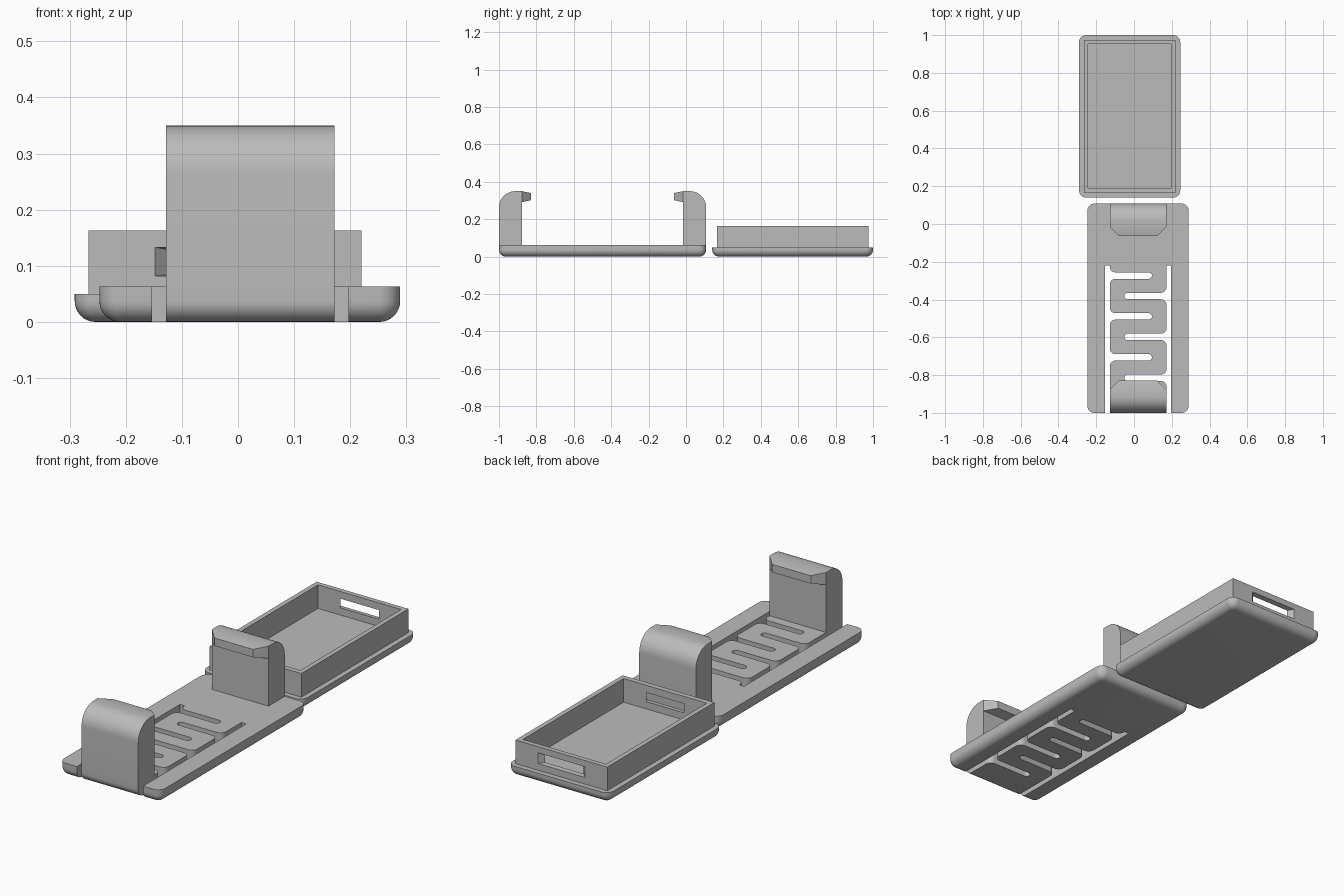
import bpy, bmesh, math
from math import sin, cos, pi

if "Cube" in bpy.data.objects:
    bpy.data.objects.remove(bpy.data.objects["Cube"])

grey = bpy.data.materials.new("plain grey")
grey.diffuse_color = (0.5, 0.5, 0.5, 1)
grey.use_nodes = True
grey.node_tree.nodes["Principled BSDF"].inputs["Base Color"].default_value = grey.diffuse_color


def make(name, bm):
    bmesh.ops.recalc_face_normals(bm, faces=bm.faces)
    me = bpy.data.meshes.new(name)
    bm.to_mesh(me)
    bm.free()
    me.materials.append(grey)
    ob = bpy.data.objects.new(name, me)
    bpy.context.collection.objects.link(ob)
    return ob


def loft(name, rings):
    """Skin equal-length rings of points and cap both ends."""
    bm = bmesh.new()
    vs = [[bm.verts.new(p) for p in ring] for ring in rings]
    n = len(vs[0])
    for a, b in zip(vs, vs[1:]):
        for i in range(n):
            bm.faces.new((a[i], a[(i + 1) % n], b[(i + 1) % n], b[i]))
    bm.faces.new(vs[0])
    bm.faces.new(vs[-1])
    return make(name, bm)


def arc(cx, cy, r, a0, a1, n=8):
    return [(cx + r * cos(math.radians(a0 + (a1 - a0) * i / n)),
             cy + r * sin(math.radians(a0 + (a1 - a0) * i / n))) for i in range(n + 1)]


def rect_xy(x0, x1, y0, y1, z):
    return [(x0, y0, z), (x1, y0, z), (x1, y1, z), (x0, y1, z)]


def rect_xz(x0, x1, y, z0, z1):
    return [(x0, y, z0), (x1, y, z0), (x1, y, z1), (x0, y, z1)]


def box(name, x0, x1, y0, y1, z0, z1):
    return loft(name, [rect_xy(x0, x1, y0, y1, z) for z in (z0, z1)])


def rounded_plate(name, x0, x1, y0, y1, h, r=0.037):
    """Slab with rounded corners and a rounded bottom edge."""
    def ring(inset, z):
        rc = r + 0.001 - inset
        k = r + 0.001
        pts = []
        for cx, cy, a in ((x1 - k, y1 - k, 0), (x0 + k, y1 - k, 90),
                          (x0 + k, y0 + k, 180), (x1 - k, y0 + k, 270)):
            pts += arc(cx, cy, rc, a, a + 90)
        return [(x, y, z) for x, y in pts]
    angles = [pi / 2 * i / 8 for i in range(8, -1, -1)]
    return loft(name, [ring(r * (1 - cos(a)), r * (1 - sin(a))) for a in angles] + [ring(0, h)])


def boolean(ob, other, op):
    m = ob.modifiers.new("bool", 'BOOLEAN')
    m.operation, m.solver, m.object = op, 'EXACT', other
    bpy.context.view_layer.objects.active = ob
    bpy.ops.object.modifier_apply(modifier=m.name)
    bpy.data.objects.remove(other)


# Base plate with a springy tongue
MID, HALF = 0.022, 0.15
base = rounded_plate("base_plate", -0.247, 0.289, -1.0, 0.108, 0.063)


def comb(side, centres):
    """Side slit plus the slots that open into it."""
    h, r = 0.017, 0.03
    pts = [(HALF + 0.025, -1.1), (HALF + 0.025, -0.22), (HALF, -0.22)]
    for c in centres:
        pts += arc(HALF - r, c + h + r, r, 0, -90)
        pts += arc(-0.073 + h, c, h, 90, 270)
        pts += arc(HALF - r, c - h - r, r, 90, 0)
    pts.append((HALF, -1.1))
    return loft("comb_cutter", [[(MID + side * u, y, z) for u, y in pts] for z in (-0.1, 0.2)])


slots = [-0.273 - 0.1082 * i for i in range(6)]
boolean(base, comb(-1, slots[0::2]), 'DIFFERENCE')
boolean(base, comb(1, slots[1::2]), 'DIFFERENCE')


# Clip arms with tapered hooks
def clip(name, y_out, d):
    t, r, top = 0.123, 0.087, 0.35
    prof = [(0, 0.063)] + arc(r, top - r, r, 180, 90, 12) + [(t, top), (t, 0.063)]
    x0, x1 = MID - HALF, MID + HALF
    arm = loft(name, [[(x, y_out + d * u, z) for u, z in prof] for x in (x0, x1)])
    y = y_out + d * t
    hook = loft(name + "_hook", [rect_xz(x0, x1, y - d * 0.02, 0.291, 0.35),
                                 rect_xz(x0, x1, y, 0.291, 0.35),
                                 rect_xz(x0 + 0.048, x1 - 0.048, y + d * 0.048, 0.302, 0.34)])
    boolean(arm, hook, 'UNION')
    return arm


front_clip = clip("front_clip", -1.0, 1)
rear_clip = clip("rear_clip", 0.108, -1)

# Tray: rounded lip and open box with a tapered slot in each end wall
lip = rounded_plate("tray_lip", -0.291, 0.245, 0.14, 1.0, 0.05)
walls = box("tray_walls", -0.266, 0.22, 0.165, 0.975, 0.05, 0.163)
boolean(walls, box("cavity_cutter", -0.243, 0.197, 0.19, 0.952, 0.0, 0.3), 'DIFFERENCE')
for y, d in ((0.165, 1), (0.975, -1)):
    def slot_ring(k):
        return rect_xz(-0.148 + k, 0.102 - k, y + d * k, 0.082 + 0.1 * k, 0.133 - 0.2 * k)
    boolean(walls, loft("slot_cutter", [slot_ring(-0.01), slot_ring(0.04)]), 'DIFFERENCE')

# Smooth the rounded parts, keep edges sharp
for ob in (base, front_clip, rear_clip, lip, walls):
    bpy.ops.object.select_all(action='DESELECT')
    ob.select_set(True)
    bpy.context.view_layer.objects.active = ob
    bpy.ops.object.shade_smooth_by_angle(angle=math.radians(30))
